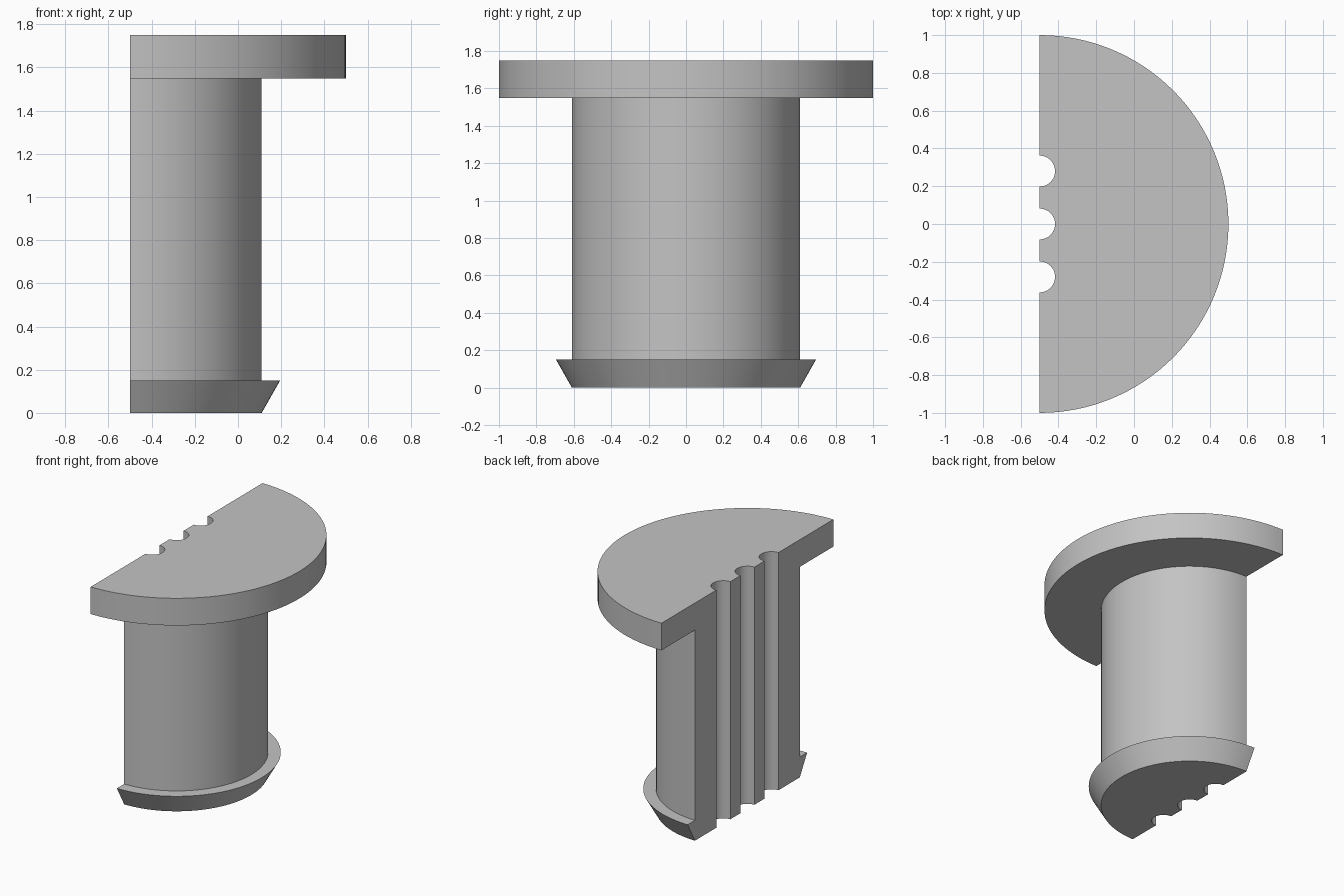
import bpy, bmesh, math
from mathutils import Matrix, Vector

cube = bpy.data.objects.get("Cube")
if cube:
    bpy.data.objects.remove(cube, do_unlink=True)

FLAT_X = -0.5       # plane of the cut face
HEIGHT = 1.75

# Plain grey plastic
grey = bpy.data.materials.new("plain_grey")
grey.use_nodes = True
colour = (0.55, 0.55, 0.55, 1)
grey.diffuse_color = colour
grey.node_tree.nodes["Principled BSDF"].inputs["Base Color"].default_value = colour


def make_object(name, bm):
    bmesh.ops.recalc_face_normals(bm, faces=bm.faces)
    mesh = bpy.data.meshes.new(name)
    bm.to_mesh(mesh)
    bm.free()
    mesh.materials.append(grey)
    obj = bpy.data.objects.new(name, mesh)
    bpy.context.collection.objects.link(obj)
    return obj


# Half plug: barbed foot, shaft and wide head turned through half a circle
profile = [(0, 0), (0.61, 0), (0.695, 0.15), (0.61, 0.15),
           (0.61, 1.55), (1, 1.55), (1, HEIGHT), (0, HEIGHT)]
bm = bmesh.new()
verts = [bm.verts.new((FLAT_X, -r, z)) for r, z in profile]
edges = [bm.edges.new(pair) for pair in zip(verts, verts[1:])]
bmesh.ops.spin(bm, geom=verts + edges, cent=(FLAT_X, 0, 0), axis=(0, 0, 1),
               angle=math.pi, steps=64)
bmesh.ops.remove_doubles(bm, verts=bm.verts, dist=0.0005)
bmesh.ops.holes_fill(bm, edges=[e for e in bm.edges if e.is_boundary], sides=0)
plug = make_object("half_plug", bm)

# Three round grooves along the whole cut face
bm = bmesh.new()
for y in (-0.28, 0, 0.28):
    bmesh.ops.create_cone(bm, cap_ends=True, segments=48, radius1=0.082,
                          radius2=0.082, depth=HEIGHT + 0.4,
                          matrix=Matrix.Translation(Vector((FLAT_X, y, HEIGHT / 2))))
cutter = make_object("groove_cutter", bm)
cutter.hide_render = True

bpy.ops.object.select_all(action='DESELECT')
plug.select_set(True)
bpy.context.view_layer.objects.active = plug
cut = plug.modifiers.new("grooves", 'BOOLEAN')
cut.operation = 'DIFFERENCE'
cut.solver = 'EXACT'
cut.object = cutter
bpy.ops.object.modifier_apply(modifier=cut.name)
bpy.data.objects.remove(cutter, do_unlink=True)
bpy.ops.object.shade_smooth_by_angle(angle=math.radians(30))
